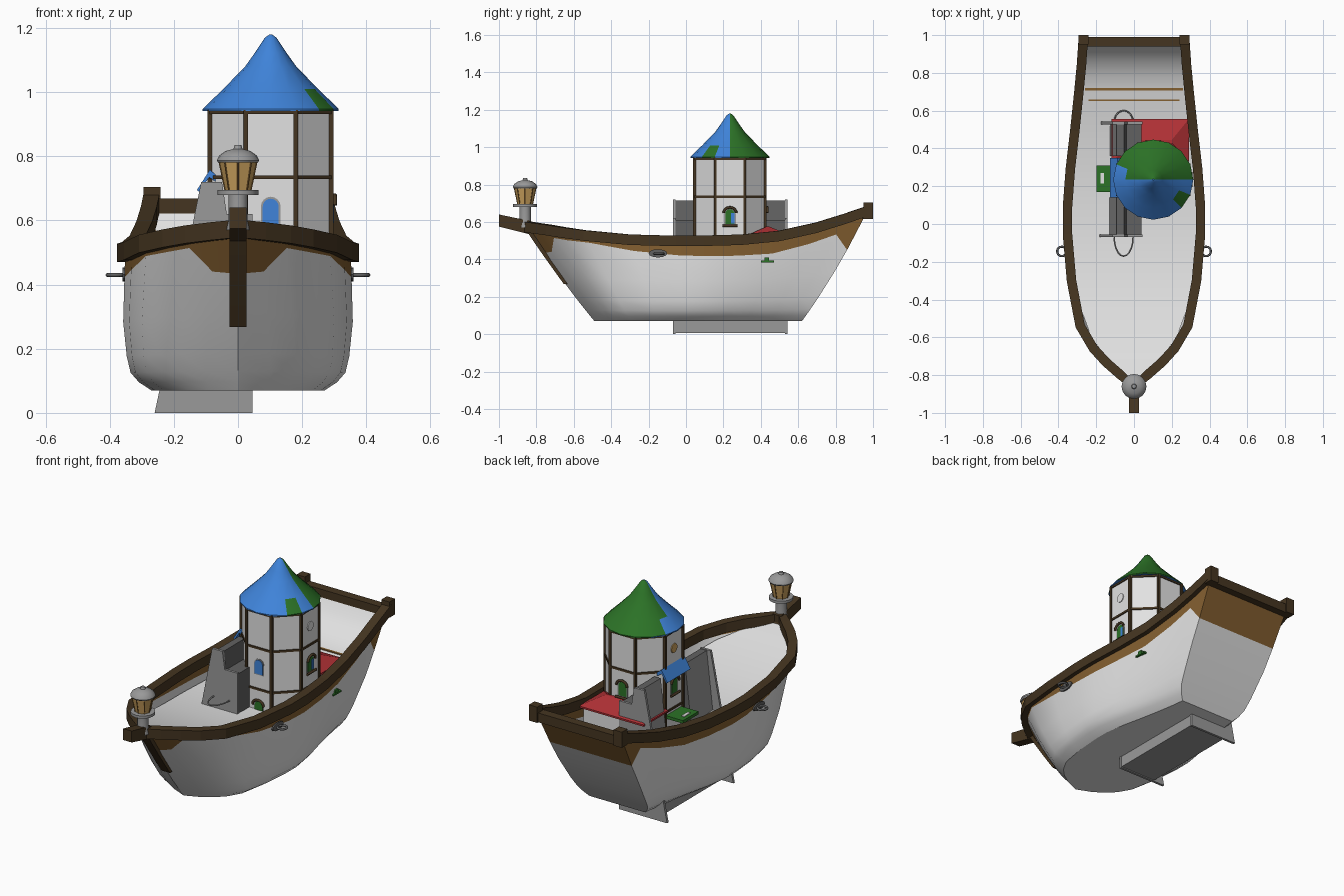
import bpy, bmesh
from math import sin, cos, pi, radians, hypot

cube = bpy.data.objects.get("Cube")
if cube:
    bpy.data.objects.remove(cube)


def material(name, *rgb):
    m = bpy.data.materials.new(name)
    m.use_nodes = True
    m.diffuse_color = (*rgb, 1)
    m.node_tree.nodes["Principled BSDF"].inputs["Base Color"].default_value = (*rgb, 1)
    return m


WHITE = material("off white", .76, .76, .76)
OCHRE = material("ochre wood", .23, .115, .03)
BROWN = material("dark wood", .06, .036, .015)
BLUE = material("blue tile", .05, .23, .7)
GREEN = material("green tile", .025, .17, .02)
RED = material("red tile", .43, .03, .035)
GREY = material("grey stone", .32, .32, .32)
SLATE = material("dark slate", .12, .12, .12)
AMBER = material("amber glass", .6, .36, .11)


def loft(name, rings, mats, rule=None, caps=(True, True), smooth=None):
    """Skin a list of closed rings that have equal point counts."""
    bm = bmesh.new()
    vs = [[bm.verts.new(p) for p in r] for r in rings]
    n = len(rings[0])
    for a, b in zip(vs, vs[1:]):
        for i in range(n):
            bm.faces.new((a[i], a[(i + 1) % n], b[(i + 1) % n], b[i]))
    if caps[0]:
        bm.faces.new(vs[0][::-1])
    if caps[1]:
        bm.faces.new(vs[-1])
    bmesh.ops.recalc_face_normals(bm, faces=bm.faces[:])
    for f in bm.faces:
        f.smooth = smooth is not None
        if rule:
            f.material_index = int(rule(f.calc_center_median()))
    me = bpy.data.meshes.new(name)
    bm.to_mesh(me)
    bm.free()
    for m in mats:
        me.materials.append(m)
    if smooth:
        me.set_sharp_from_angle(angle=radians(smooth))
    bpy.context.collection.objects.link(bpy.data.objects.new(name, me))


def rect(x0, x1, y0, y1, z):
    return [(x0, y0, z), (x1, y0, z), (x1, y1, z), (x0, y1, z)]


def box(name, x0, x1, y0, y1, z0, z1, mat):
    loft(name, [rect(x0, x1, y0, y1, z0), rect(x0, x1, y0, y1, z1)], [mat])


def circle(cx, cy, z, r, n, turn=0.0):
    return [(cx + r * cos(turn + 2 * pi * i / n), cy + r * sin(turn + 2 * pi * i / n), z) for i in range(n)]


def lathe(name, cx, cy, profile, n, mats, rule=None, smooth=None, turn=0.0):
    loft(name, [circle(cx, cy, z, r, n, turn) for r, z in profile], mats, rule, smooth=smooth)


def slab(name, profile, y0, y1, mats, rule=None):
    loft(name, [[(x, y, z) for x, z in profile] for y in (y0, y1)], mats, rule)


def tube(name, pts, r, mat, closed=False):
    cu = bpy.data.curves.new(name, "CURVE")
    cu.dimensions, cu.bevel_depth, cu.bevel_resolution = "3D", r, 2
    sp = cu.splines.new("POLY")
    sp.points.add(len(pts) - 1)
    for p, q in zip(sp.points, pts):
        p.co = (*q, 1)
    sp.use_cyclic_u = closed
    cu.materials.append(mat)
    bpy.context.collection.objects.link(bpy.data.objects.new(name, cu))


def table(t, rows):
    for (a, p), (b, q) in zip(rows, rows[1:]):
        if t <= b:
            return p + (q - p) * max(0, t - a) / (b - a)
    return rows[-1][1]


# Hull form: sheer line, width by height, plan shape and painted band by length
SHEER = [(-.86, .575), (-.7, .552), (-.6, .533), (-.3, .505), (0, .497), (.3, .505), (.5, .525), (.7, .57), (.85, .617), (.97, .658)]
WIDTH = [(0, .27), (.06, .309), (.13, .335), (.25, .347), (.5, .358), (1, .352)]
PLAN = [(0, 0), (.033, .2), (.07, .42), (.11, .61), (.175, .81), (.306, .94), (.44, 1), (.52, 1), (.63, .957), (.74, .89), (.85, .83), (.93, .79), (1, .765)]
BAND = [(0, .74), (.04, .77), (.07, .92), (.2, .92), (.35, .84), (.5, .81), (.74, .8), (.85, .84), (.93, .87), (1, .69)]


def ends(f):
    return -.49 - .37 * f, .62 + .35 * f


def half(y, f):
    a, b = ends(f)
    u = min(1, max(0, (y - a) / (b - a)))
    power = .7 + .3 * f if u < .5 else 1.6 - .6 * f
    return table(f, WIDTH) * table(u, PLAN) ** power


def hull_ring(level):
    side = []
    for u, _ in PLAN:
        f = level(u)
        a, b = ends(f)
        y = a + (b - a) * u
        side.append((half(y, f), y, .07 + f * (table(y, SHEER) - .07)))
    return side[::-1] + [(-x, y, z) for x, y, z in side[1:]]


band_edge = hull_ring(lambda u: table(u, BAND))
sheer_edge = hull_ring(lambda u: 1)
lower = [hull_ring(lambda u: f) for f in (0, .06, .13, .25, .5)]
loft("hull", lower + [band_edge], [WHITE], caps=(True, False), smooth=30)
loft("hull_band", [band_edge, sheer_edge], [OCHRE], caps=(False, False), smooth=30)

# Deck, rising to bow and stern
DECK = [(-.82, .555), (-.7, .52), (-.6, .485), (-.4, .43), (-.2, .395), (0, .382), (.25, .385), (.5, .42), (.7, .455), (.78, .475), (.86, .525), (.91, .575), (.945, .63)]
rings = []
for y, z in DECK:
    w = half(y, (z - .07) / (table(y, SHEER) - .07)) - .01
    rings.append([(-w, y, z), (w, y, z), (w, y, z - .008), (-w, y, z - .008)])
loft("deck", rings, [WHITE], smooth=40)
for y, w, t in ((.713, .26, .007), (.655, .24, .003)):
    z = table(y, DECK)
    box("deck_stripe", -w, w, y - t, y + t, z - .003, z + .004, OCHRE)

# Rail swept round the sheer, stern rail and posts
rings = []
last = len(sheer_edge) - 1
for i, (x, y, z) in enumerate(sheer_edge):
    p, q = sheer_edge[max(0, i - 1)], sheer_edge[min(last, i + 1)]
    d = hypot(q[0] - p[0], q[1] - p[1])
    nx, ny = (q[1] - p[1]) / d * .025, -(q[0] - p[0]) / d * .025
    rings.append([(x + s * nx, y + s * ny, z + t) for s, t in ((-1, -.028), (1, -.028), (1, .028), (-1, .028))])
loft("rail", rings, [BROWN])
box("stern_rail", -.28, .28, .94, .99, .615, .668, BROWN)
for s in (-1, 1):
    box("stern_post", s * .268 - .026, s * .268 + .026, .95, 1, .615, .705, BROWN)

# Stem and bowsprit
rings = []
for f in (.42, .55, .7, .85, 1):
    y = ends(f)[0]
    rings.append(rect(-.027, .027, y - .008, y + .03, .07 + f * (table(y, SHEER) - .07)))
loft("stem", rings, [BROWN])
loft("bowsprit", [[(-.027, y, a), (.027, y, a), (.027, y, b), (-.027, y, b)] for y, a, b in ((-1, .575, .64), (-.82, .53, .602))], [BROWN])

# Bow lantern
LY = -.86
lathe("lantern_post", 0, LY, [(.036, .57), (.03, .6), (.03, .68)], 12, [GREY], smooth=40)
lathe("lantern_tray", 0, LY, [(.064, .68), (.064, .695)], 16, [GREY], smooth=40)
lathe("lantern_glass", 0, LY, [(.04, .695), (.058, .782)], 8, [AMBER])
for i in range(8):
    c, s = cos(i * pi / 4), sin(i * pi / 4)
    tube("lantern_bar", [(.04 * c, LY + .04 * s, .695), (.058 * c, LY + .058 * s, .782)], .0025, OCHRE)
lathe("lantern_cap", 0, LY, [(.062, .78), (.066, .787), (.058, .803), (.038, .817), (.014, .823), (.01, .835)], 16, [GREY], smooth=50)

# Mooring rings
for s in (-1, 1):
    tube("mooring_ring", [(s * .382 + .025 * cos(a * pi / 8), -.145 + .025 * sin(a * pi / 8), .43) for a in range(16)], .006, SLATE, True)
    loft("ring_plate", [[(x, -.15 + .05 * cos(a * pi / 6), .432 + .022 * sin(a * pi / 6)) for a in range(12)] for x in (s * .352, s * .36)], [SLATE])

# Octagonal tower with timber frame
TX, TY, R = .102, .235, .205
lathe("tower_wall", TX, TY, [(R, .3), (R, .945)], 8, [WHITE], turn=pi / 8)
for x, y, _ in circle(TX, TY, 0, R, 8, pi / 8):
    box("tower_beam", x - .007, x + .007, y - .007, y + .007, .37, .945, BROWN)
for z in (.5, .735, .938):
    lathe("tower_band", TX, TY, [(R + .006, z - .006), (R + .006, z + .006)], 8, [BROWN], turn=pi / 8)


# Roof: green behind, blue in front, with a few swapped tiles by the eaves
def green_tile(c):
    dx, dy = c.x - TX, c.y - TY
    if c.z < 1 and dx > .12 and -.13 < dy < -.08:
        return True
    return dy > 0 and not (c.z < 1 and dx < -.15)


lathe("tower_roof", TX, TY, [(.212, .942), (.212, .948), (.148, 1.01), (.08, 1.08), (.05, 1.122), (.018, 1.17), (.004, 1.18)],
      16, [BLUE, GREEN], green_tile, smooth=35)


# Windows on the tower faces
def on_face(a, outline, z, d):
    return [(TX + d * cos(a) - s * sin(a), TY + d * sin(a) + s * cos(a), z + t) for s, t in outline]


def plate(name, a, outline, z, d, mat):
    loft(name, [on_face(a, outline, z, e) for e in (.18, d)], [mat])


def arch(w, h):
    return [(-w, -h), (w, -h)] + [(w * cos(k * pi / 8), h - w + w * sin(k * pi / 8)) for k in range(9)]


def window(a, z, mat, trim=True):
    plate("window_frame", a, arch(.031, .046), z, .192, GREY)
    plate("window_pane", a, arch(.025, .04), z, .195, mat)
    if trim:
        hood = [(.034 * cos(k * pi / 8), .02 + .03 * sin(k * pi / 8)) for k in range(9)]
        tube("window_hood", on_face(a, hood, z, .2), .007, BROWN)
        tube("window_sill", on_face(a, [(-.04, -.048), (.04, -.048)], z, .2), .007, BROWN)


window(-pi / 2, .628, BLUE, False)
window(-pi / 2, .392, GREEN)
for a in (0, pi / 2, pi):
    window(a, .628, GREEN)
plate("window_shutter", 0, [(.006, -.036), (.023, -.036), (.023, .02), (.006, .02)], .628, .197, BLUE)
for a, m in ((0, WHITE), (pi, AMBER)):
    plate("porthole", a, [(.026 * cos(k * pi / 8), .026 * sin(k * pi / 8)) for k in range(16)], .84, .194, m)

# Awnings on the right side of the tower
slab("upper_awning", [(-.128, .695), (-.088, .758), (-.06, .735), (-.06, .715), (-.09, .735), (-.12, .688)], .14, .35, [BLUE])
box("lower_awning", -.198, -.09, .17, .31, .465, .482, GREEN)
box("awning_patch", -.178, -.16, .215, .27, .48, .486, WHITE)

# Low house with hipped roof behind the tower
box("house_wall", -.1, .27, .35, .54, .37, .527, WHITE)
loft("house_roof", [rect(-.12, .29, .33, .555, .52), rect(-.12, .29, .33, .555, .53), rect(0, .2, .43, .445, .575)], [RED])
hx = half(.43, .74)
box("hull_sill", hx - .015, hx + .012, .4, .47, .384, .393, GREEN)
box("hull_lantern", hx - .015, hx + .01, .42, .445, .393, .41, GREEN)

# Stone wings: slate body between stepped end walls, with the keel below
END = [(-.26, 0), (-.245, .07), (-.115, .72), (-.05, .72), (-.035, .62), (.045, .62), (.045, 0)]
BODY = [(-.14, .3), (-.092, .715), (-.052, .715), (-.04, .61), (.04, .61), (.04, .3)]
for y0, y1, e in ((-.06, .14, -.07), (.36, .53, .528)):
    slab("wing_body", BODY, y0, y1, [SLATE, GREY], lambda c: c.x < -.1)
    slab("wing_end", END, e, e + .014, [GREY])
box("keel", -.19, .04, -.06, .53, .006, .1, GREY)
for y, d in ((-.07, -.1), (.54, .06)):
    tube("end_hoop", [(-.055 + .05 * cos(k * pi / 10), y + d * sin(k * pi / 10), .45) for k in range(11)], .004, GREY)
